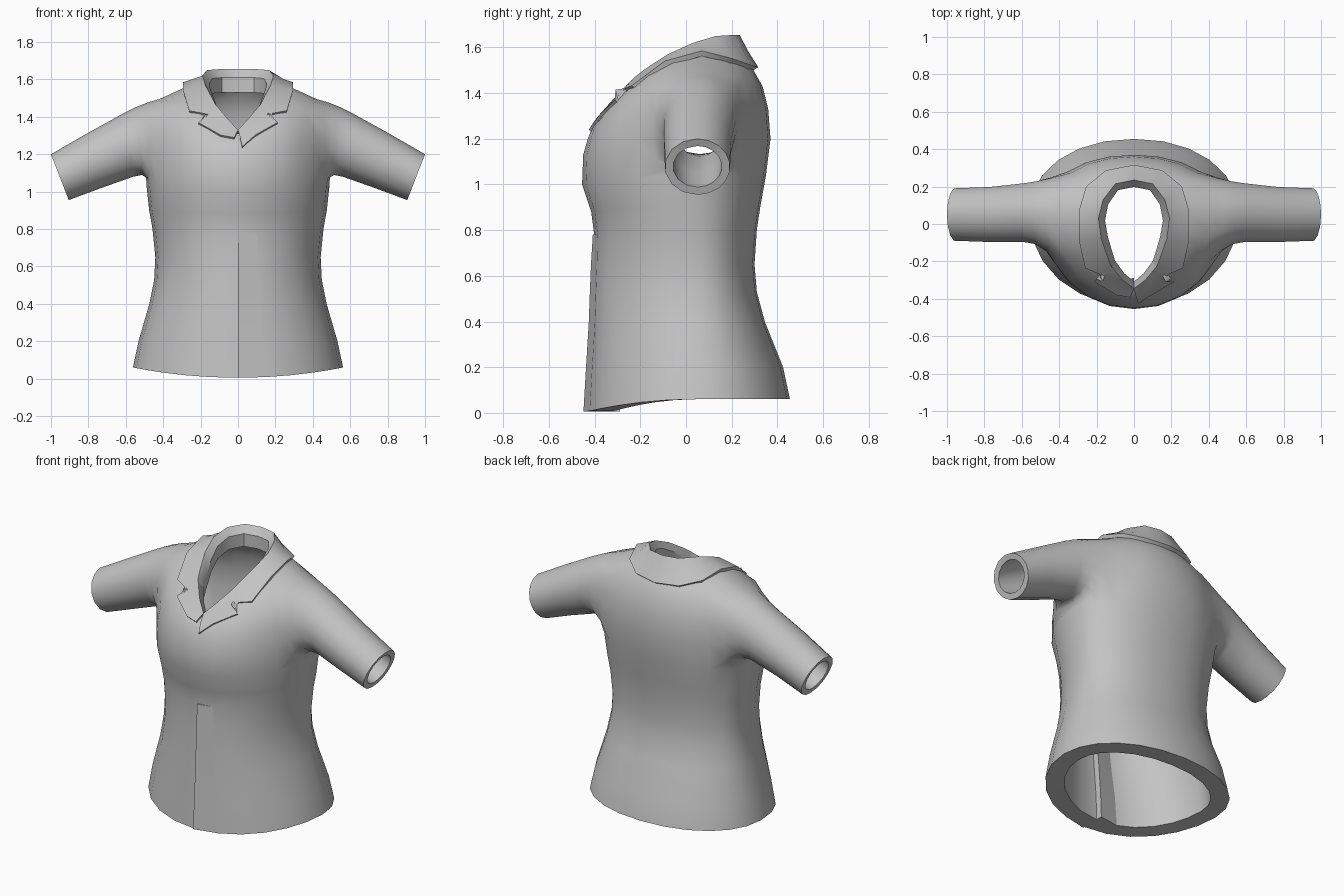
import bpy, bmesh, math
from mathutils import Vector
from mathutils.bvhtree import BVHTree

cube = bpy.data.objects.get("Cube")
if cube:
    bpy.data.objects.remove(cube, do_unlink=True)

fabric = bpy.data.materials.new("grey fabric")
fabric.use_nodes = True
GREY = (0.55, 0.55, 0.55, 1)
fabric.diffuse_color = GREY
shader = next(n for n in fabric.node_tree.nodes if n.type == 'BSDF_PRINCIPLED')
shader.inputs["Base Color"].default_value = GREY
shader.inputs["Roughness"].default_value = 0.8


def make_object(name, bm):
    mesh = bpy.data.meshes.new(name)
    bm.to_mesh(mesh)
    bm.free()
    obj = bpy.data.objects.new(name, mesh)
    bpy.context.collection.objects.link(obj)
    mesh.materials.append(fabric)
    return obj


def finish(obj, angle):
    bpy.ops.object.select_all(action='DESELECT')
    obj.select_set(True)
    bpy.context.view_layer.objects.active = obj
    for mod in list(obj.modifiers):
        bpy.ops.object.modifier_apply(modifier=mod.name)
    bpy.ops.object.shade_smooth_by_angle(angle=math.radians(angle))


def bridge(bm, lower, upper, closed, flip=False, skip=()):
    n = len(lower)
    for i in range(n if closed else n - 1):
        if i in skip:
            continue
        j = (i + 1) % n
        quad = [lower[i], lower[j], upper[j], upper[i]]
        bm.faces.new(quad[::-1] if flip else quad)


# Torso rings: half width, front y, back y, then height at side, front, back
RINGS = [
    (.562, -.438, .455, .06, .005, .06),
    (.532, -.428, .425, .20, .18, .20),
    (.474, -.415, .345, .40, .39, .40),
    (.448, -.41, .31, .53, .53, .53),
    (.442, -.405, .30, .65, .65, .65),
    (.457, -.402, .31, .80, .78, .80),
    (.475, -.415, .325, .90, .88, .90),
    (.49, -.455, .35, 1.04, 1.0, 1.04),
    (.49, -.45, .37, 1.20, 1.13, 1.20),
    (.47, -.43, .36, 1.34, 1.2, 1.33),
    (.42, -.41, .335, 1.495, 1.25, 1.43),
    (.30, -.38, .29, 1.55, 1.285, 1.51),
    (.18, -.35, .225, 1.575, 1.31, 1.58),
]
COLS, MID_Y, ARMPIT, SHOULDER = 24, .05, 7, 10


def power(v, e):
    return math.copysign(abs(v) ** (2 / e), v)


def ring_point(ring, k):
    half, front, back, z_side, z_front, z_back = ring
    a = 2 * math.pi * k / COLS
    e = 1.95 if z_side > 1.45 else (2.05 if math.sin(a) < 0 else 2.12)
    c, s = power(math.cos(a), e), power(math.sin(a), e)
    y_end, z_end = (front, z_front) if s < 0 else (back, z_back)
    z = z_side + (z_end - z_side) * math.sin(a) ** 2
    return Vector((half * c, MID_Y + (y_end - MID_Y) * abs(s), z))


# Shirt body with an armhole left open on each side
bm = bmesh.new()
grid = [[bm.verts.new(ring_point(r, k)) for k in range(COLS)] for r in RINGS]
armhole = {22, 23, 0, 1, 2, 9, 10, 11, 12, 13}
for r in range(len(RINGS) - 1):
    gap = armhole if ARMPIT <= r < SHOULDER else ()
    bridge(bm, grid[r], grid[r + 1], True, skip=gap)


# Sleeves run from each armhole to the cuff
FRONT_STEPS, BACK_STEPS = 7, 9


def sleeve_ring(side, top, bottom, half_y):
    top, bottom = Vector(top), Vector(bottom)
    centre, up = (top + bottom) / 2, (top - bottom) / 2
    turns = [i / FRONT_STEPS for i in range(FRONT_STEPS)]
    turns += [1 + i / BACK_STEPS for i in range(BACK_STEPS)]
    verts = []
    for turn in turns:
        a = math.pi * turn
        p = centre - up * math.cos(a) - Vector((0, half_y * math.sin(a), 0))
        verts.append(bm.verts.new((side * p.x, p.y, p.z)))
    return verts


def blend_ring(start, end, beyond, t):
    """Ring on a curve that leaves the armhole and joins the sleeve smoothly."""
    verts = []
    for a, b, c in zip(start, end, beyond):
        pull = b.co + (b.co - c.co) * .5
        verts.append(bm.verts.new(a.co * (1 - t) ** 2 + pull * 2 * t * (1 - t) + b.co * t * t))
    return verts


for side in (1, -1):
    steps = [(ARMPIT, 0), (ARMPIT, -1)]
    steps += [(r, -2) for r in range(ARMPIT, SHOULDER + 1)]
    steps += [(SHOULDER, m) for m in (-1, 0, 1, 2)]
    steps += [(r, 3) for r in range(SHOULDER, ARMPIT - 1, -1)]
    steps += [(ARMPIT, 2), (ARMPIT, 1)]
    loop = [grid[r][(m if side > 0 else 12 - m) % COLS] for r, m in steps]
    upper = sleeve_ring(side, (.61, .06, 1.42), (.56, .06, 1.08), .16)
    middle = sleeve_ring(side, (.80, .05, 1.315), (.73, .05, 1.02), .15)
    cuff = sleeve_ring(side, (1.0, .05, 1.20), (.905, .05, .955), .143)
    blends = [blend_ring(loop, upper, middle, t) for t in (.33, .66)]
    sections = [loop, *blends, upper, middle, cuff]
    for inner, outer in zip(sections, sections[1:]):
        bridge(bm, inner, outer, True, flip=side > 0)

bmesh.ops.delete(bm, geom=[v for v in bm.verts if not v.link_faces], context='VERTS')
bm.normal_update()
surface = BVHTree.FromBMesh(bm)
body = make_object("shirt_body", bm)

# Cloth thickness, growing towards the hem and thinner at cuffs and neck
HEM = .11


def cloth_depth(p):
    if abs(p.x) > .6:
        return .036
    if p.z > 1.5:
        return .032
    return .045 + (HEM - .045) * min(1, max(0, (.5 - p.z) / .44))


group = body.vertex_groups.new(name="thickness")
outer_count = len(body.data.vertices)
for v in body.data.vertices:
    group.add([v.index], cloth_depth(v.co) / HEM, 'REPLACE')
solid = body.modifiers.new("cloth", 'SOLIDIFY')
solid.thickness = HEM
solid.offset = -1
solid.vertex_group = "thickness"
finish(body, 60)

# Level the underside of the hem
verts = body.data.vertices
for i in range(COLS):
    verts[outer_count + i].co.z = verts[i].co.z


# Front overlap: a small step down the centre, outside and inside
def overlap(name, column, outside):
    bm = bmesh.new()
    rows = []
    for i, ring in enumerate(RINGS[:6]):
        p, q = ring_point(ring, 18), ring_point(ring, column)
        cloth = cloth_depth(p)
        if outside:
            shifts = .01, (-.011 if i < 5 else -.006), .002
        else:
            shifts = cloth - .01, cloth + .04, cloth - .003
        rows.append([bm.verts.new(v + Vector((0, dy, 0)))
                     for v, dy in zip((p, p, q), shifts)])
    for low, high in zip(rows, rows[1:]):
        bridge(bm, low, high, False)
    bm.faces.new(rows[0][::-1])
    bm.faces.new(rows[-1])
    finish(make_object(name, bm), 40)


overlap("front_overlap", 19, True)
overlap("inner_overlap", 17, False)

# Collar and lapels: fold line and outer edge, from centre back to centre front
HALF = [
    ((0, .235, 1.655), (0, .31, 1.51)),
    ((.10, .215, 1.655), (.15, .285, 1.52)),
    ((.165, .13, 1.65), (.255, .20, 1.55)),
    ((.19, .03, 1.62), (.295, .07, 1.585)),
    ((.175, -.08, 1.57), (.285, -.08, 1.52)),
    ((.14, -.18, 1.505), (.255, -.22, 1.415)),
    ((.122, -.225, 1.47), (.185, -.265, 1.415)),
    ((.115, -.235, 1.46), (.165, -.28, 1.385)),
    ((.11, -.24, 1.455), (.212, -.31, 1.37)),
    ((.06, -.30, 1.395), (.09, -.36, 1.285)),
    ((0, -.345, 1.33), (.02, -.40, 1.23)),
]


def above_cloth(p):
    gap = .013 if p.y < -.15 else .025
    hit, normal, _, _ = surface.find_nearest(p)
    depth = (p - hit).dot(normal)
    return p + normal * (gap - depth) if depth < gap or p.y < -.15 else p


stations = [((-f[0], *f[1:]), (-o[0], *o[1:])) for f, o in HALF[:0:-1]] + HALF
stations[0] = (stations[0][0], (-.02, -.375, 1.275))
bm = bmesh.new()
strips = [[], [], [], [], []]
for fold, outer in stations:
    fold, outer = Vector(fold), Vector(outer)
    inward = Vector((-fold.x, -.03 - fold.y, 0)).normalized() * .037
    rim = fold + inward - Vector((0, 0, .045))
    points = [rim - Vector((0, 0, .08)), rim, fold,
              above_cloth((fold + outer) / 2), above_cloth(outer)]
    for strip, p in zip(strips, points):
        strip.append(bm.verts.new(p))
for inner, outer in zip(strips, strips[1:]):
    bridge(bm, inner, outer, False)
collar = make_object("collar", bm)
solid = collar.modifiers.new("cloth", 'SOLIDIFY')
solid.thickness = .025
solid.offset = -1
finish(collar, 35)
